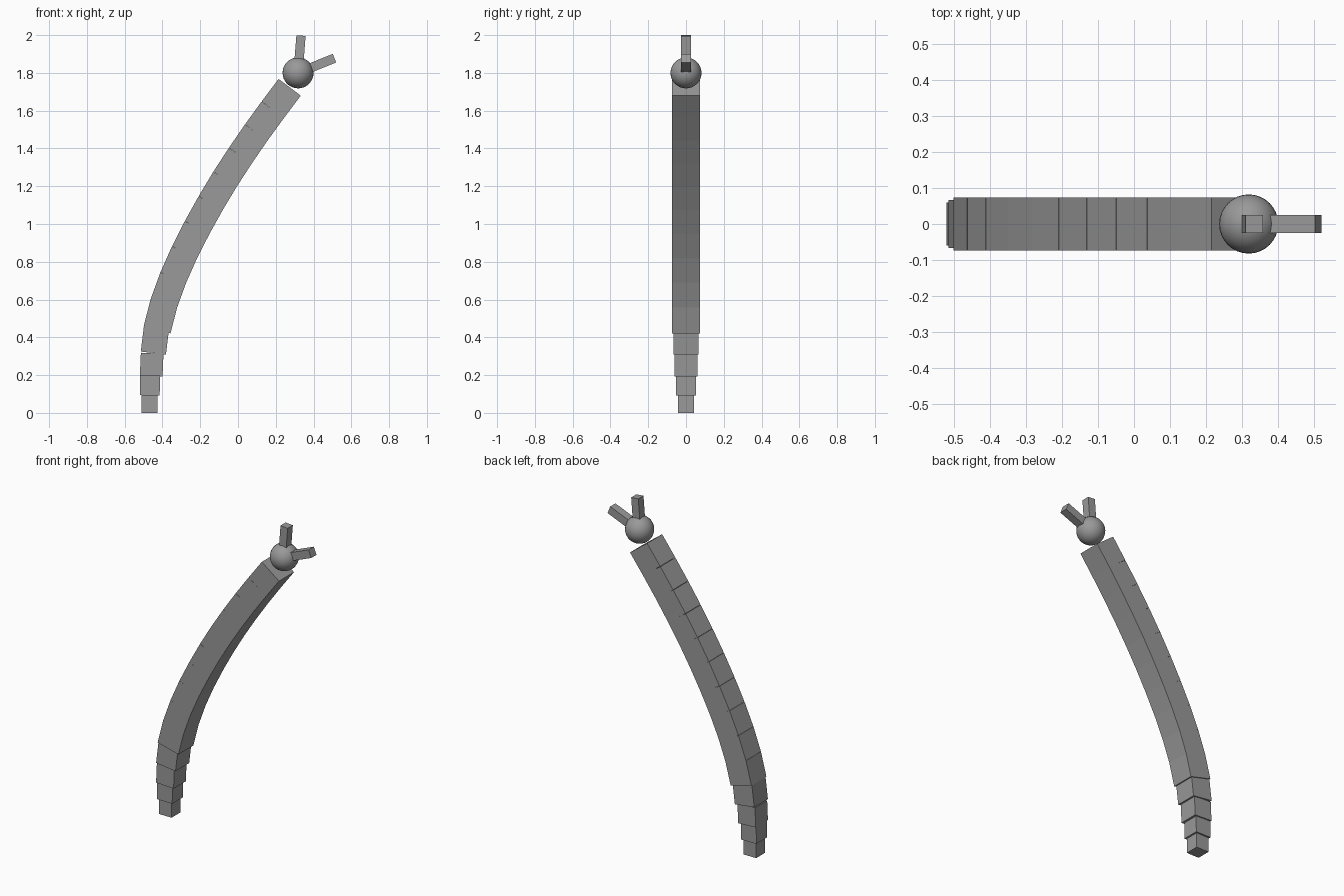
import bpy, math
from mathutils import Vector

if "Cube" in bpy.data.objects:
    bpy.data.objects.remove(bpy.data.objects["Cube"])

grey = bpy.data.materials.new("mid grey")
grey.diffuse_color = (0.32, 0.32, 0.32, 1)
grey.use_nodes = True
grey.node_tree.nodes["Principled BSDF"].inputs["Base Color"].default_value = grey.diffuse_color


def box(name, x, z, size, tilt):
    """Box centred at (x, 0, z), leaning towards +x by tilt degrees."""
    bpy.ops.mesh.primitive_cube_add(size=1, location=(x, 0, z),
                                    rotation=(0, math.radians(tilt), 0))
    ob = bpy.context.object
    ob.name = name
    ob.scale = size
    ob.data.materials.append(grey)
    return ob


# Tapered lower segments: x, z, width, tilt
for i, (x, z, w, tilt) in enumerate([(-0.468, 0.046, 0.086, 0),
                                     (-0.466, 0.145, 0.104, 0.5),
                                     (-0.457, 0.256, 0.120, 2.5),
                                     (-0.440, 0.383, 0.134, 7)]):
    box(f"lower_segment_{i + 1}", x, z, (w, w, w if i else 0.092), tilt)

# Equal upper segments hinged along their outer edge
SIDE, STEP = 0.147, 0.1505
edge = Vector((-0.50, 0.457))
for i, tilt in enumerate([14.5, 20, 24, 27, 29, 31, 33, 34.5, 36, 37]):
    a = math.radians(tilt)
    along = Vector((math.sin(a), math.cos(a)))
    across = Vector((math.cos(a), -math.sin(a)))
    c = edge + along * STEP / 2 + across * SIDE / 2
    box(f"upper_segment_{i + 1}", c.x, c.y, (SIDE, SIDE, SIDE + 0.002), tilt)
    edge += along * STEP

# Wrist ball
HUB = Vector((0.318, 1.80))
bpy.ops.mesh.primitive_uv_sphere_add(segments=32, ring_count=16, radius=0.082,
                                     location=(HUB.x, 0, HUB.y))
ball = bpy.context.object
ball.name = "wrist_ball"
ball.data.materials.append(grey)
bpy.ops.object.shade_smooth()

# Two fingers growing out of the ball
for name, tilt, length in (("upright_finger", 4.5, 0.198),
                           ("side_finger", 68, 0.208)):
    a = math.radians(tilt)
    c = HUB + Vector((math.sin(a), math.cos(a))) * length / 2
    box(name, c.x, c.y, (0.049, 0.051, length), tilt)
